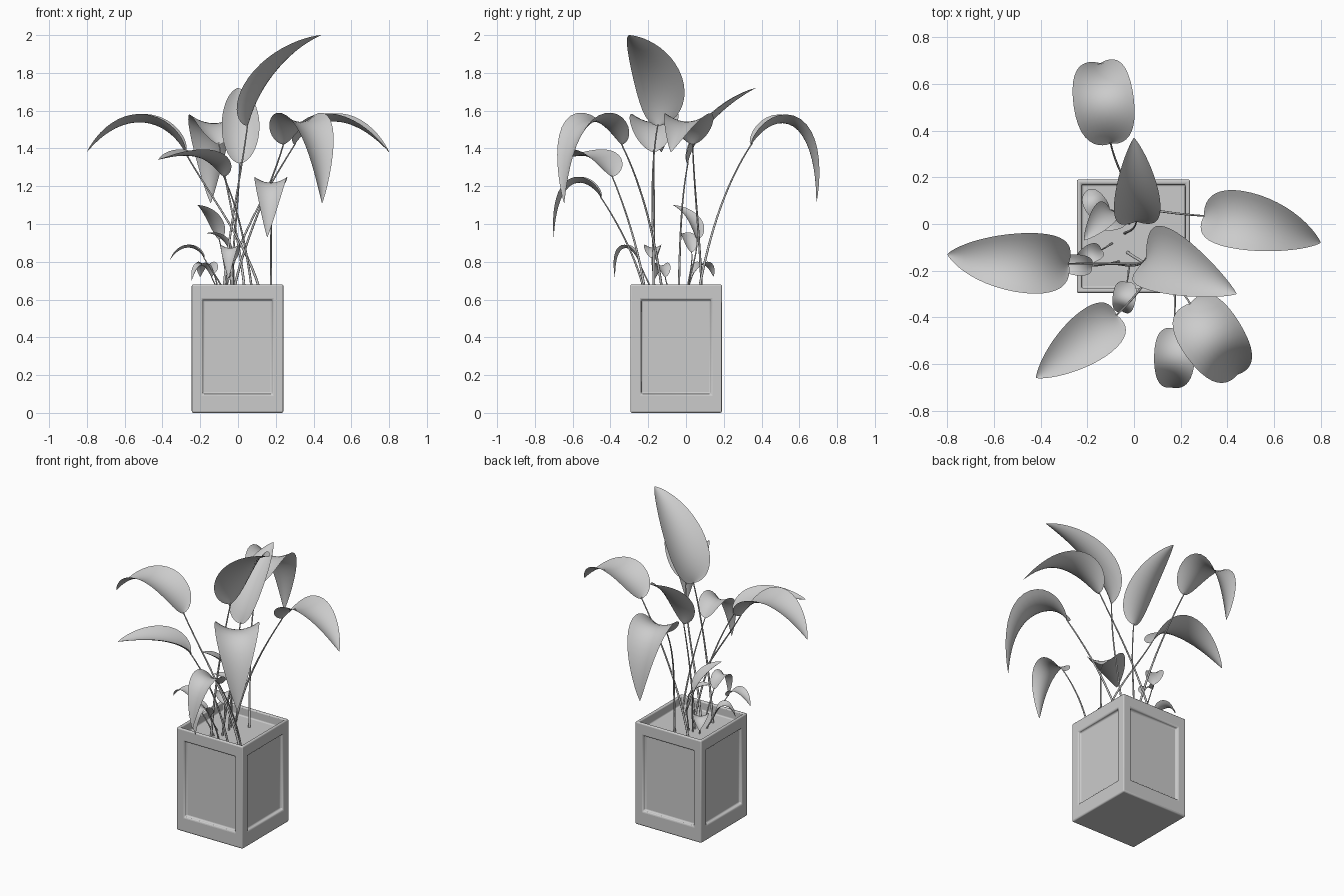
import bpy, bmesh, math
from mathutils import Vector

if "Cube" in bpy.data.objects:
    bpy.data.objects.remove(bpy.data.objects["Cube"])

Z = Vector((0, 0, 1))


def make_object(name, bm, angle=180):
    bmesh.ops.recalc_face_normals(bm, faces=bm.faces) if angle < 90 else None
    me = bpy.data.meshes.new(name)
    bm.to_mesh(me)
    bm.free()
    ob = bpy.data.objects.new(name, me)
    bpy.context.collection.objects.link(ob)
    for p in me.polygons:
        p.use_smooth = angle >= 90
    return ob


def bezier(p, t):
    s = 1 - t
    return p[0]*s**3 + p[1]*3*s*s*t + p[2]*3*s*t*t + p[3]*t**3


def slope(p, t):
    s = 1 - t
    return ((p[1]-p[0])*s*s + (p[2]-p[1])*2*s*t + (p[3]-p[2])*t*t).normalized()


def grid_faces(bm, rows, closed=False):
    n = len(rows[0])
    for a, b in zip(rows, rows[1:]):
        for i in range(n if closed else n - 1):
            j = (i + 1) % n
            bm.faces.new((a[i], a[j], b[j], b[i]))


def leaf(name, p, width, root, cup=0.36):
    p = [Vector(q) for q in p]
    h = p[3] - p[0]
    side = Vector((h.x, h.y, 0)).normalized().cross(Z)
    # blade: cupped surface along the midrib curve
    bm = bmesh.new()
    rows = []
    peak = 0.393**0.55 * 0.607**0.85
    for i in range(25):
        t = 0.5 - 0.5 * math.cos(math.pi * i / 24)
        half = max(width / 2 * t**0.55 * (1 - t)**0.85 / peak, 0.0006)
        c, nrm = bezier(p, t), side.cross(slope(p, t))
        rows.append([bm.verts.new(c + side*half*u + nrm*half*cup*u*u)
                     for u in [k / 5 for k in range(-5, 6)]])
    grid_faces(bm, rows)
    make_object(name + "_blade", bm)
    # stem: tapered tube from the soil to the blade
    root = Vector(root)
    d = p[0] - root
    L = d.length
    q = [root, root + (d*0.3 + Z*L*0.3)*0.6,
         p[0] - (p[1]-p[0]).normalized()*L*0.3, p[0] + (p[1]-p[0])*0.05]
    bm = bmesh.new()
    rows = []
    r0 = 0.004 + 0.012 * width
    for i in range(17):
        t = i / 16
        c, tan = bezier(q, t), slope(q, t)
        nrm = side.cross(tan).normalized()
        s2 = tan.cross(nrm)
        r = r0 * (1 - 0.5 * t)
        rows.append([bm.verts.new(c + (s2*math.cos(a) + nrm*math.sin(a))*r)
                     for a in [k * math.pi / 4 for k in range(8)]])
    grid_faces(bm, rows, True)
    make_object(name + "_stem", bm)


# planter: box with recessed side panels and a hollow top holding soil
bm = bmesh.new()
bmesh.ops.create_cube(bm, size=1)
for v in bm.verts:
    v.co = Vector((v.co.x*0.485 - 0.0025, v.co.y*0.485 - 0.0525, (v.co.z + 0.5)*0.68))
sides = [f for f in bm.faces if abs(f.normal.z) < 0.5]
top = [f for f in bm.faces if f.normal.z > 0.5]
bmesh.ops.inset_individual(bm, faces=sides, thickness=0.08)
for f in sides:
    for v in f.verts:
        v.co.z = 0.10 if v.co.z < 0.3 else 0.60
bmesh.ops.inset_individual(bm, faces=sides, thickness=0.004, depth=-0.02)
bmesh.ops.inset_individual(bm, faces=top, thickness=0.028)
bmesh.ops.inset_individual(bm, faces=top, thickness=0.001, depth=-0.06)
pot = make_object("planter", bm, 30)
bev = pot.modifiers.new("soft_edges", 'BEVEL')
bev.width, bev.segments, bev.limit_method = 0.008, 3, 'ANGLE'
bpy.context.view_layer.objects.active = pot
pot.select_set(True)
bpy.ops.object.shade_smooth_by_angle(angle=math.radians(35))

# large leaves: midrib control points, width, stem root
leaf("tall_leaf", [(.05, -.15, 1.52), (.07, -.12, 1.68), (.22, -.2, 1.9), (.44, -.30, 2.0)],
     .28, (-.08, -.17, .6))
leaf("left_leaf", [(-.28, -.17, 1.38), (-.38, -.17, 1.56), (-.6, -.17, 1.62), (-.8, -.13, 1.38)],
     .26, (.13, -.17, .6))
leaf("right_leaf", [(.3, .035, 1.42), (.4, .03, 1.58), (.6, .0, 1.60), (.8, -.08, 1.38)],
     .25, (-.08, .085, .6))
leaf("back_leaf", [(-.10, .345, 1.42), (-.13, .48, 1.62), (-.15, .69, 1.58), (-.145, .69, 1.11)],
     .26, (.04, .06, .6))
leaf("upright_leaf", [(.01, .01, 1.32), (.015, .04, 1.47), (.015, .2, 1.63), (.0, .37, 1.72)],
     .20, (-.04, -.04, .6))
leaf("front_left_leaf", [(-.075, -.39, 1.25), (-.13, -.44, 1.37), (-.28, -.55, 1.38), (-.42, -.66, 1.34)],
     .22, (.08, -.21, .6))
leaf("front_right_leaf", [(.24, -.34, 1.42), (.29, -.43, 1.60), (.43, -.63, 1.64), (.445, -.645, 1.11)],
     .27, (-.03, -.12, .6))
leaf("front_drooping_leaf", [(.175, -.45, 1.14), (.175, -.53, 1.26), (.175, -.68, 1.28), (.155, -.70, .93)],
     .175, (.175, -.21, .6))

# small young leaves
leaf("young_leaf_1", [(-.10, .06, .92), (-.12, .06, 1.0), (-.16, .0, 1.07), (-.215, -.07, 1.10)],
     .11, (-.05, .0, .6))
leaf("young_leaf_2", [(-.13, .04, .74), (-.16, .07, .80), (-.19, .12, .80), (-.2, .145, .72)],
     .10, (-.10, .0, .6))
leaf("young_leaf_3", [(-.18, -.18, .82), (-.22, -.18, .89), (-.3, -.17, .90), (-.36, -.16, .81)],
     .09, (-.06, -.16, .6))
leaf("young_leaf_4", [(-.14, -.11, .72), (-.17, -.12, .80), (-.22, -.14, .81), (-.245, -.17, .70)],
     .08, (-.09, -.08, .6))
leaf("young_leaf_5", [(-.03, -.25, .80), (-.04, -.29, .90), (-.05, -.38, .92), (-.05, -.375, .71)],
     .10, (-.02, -.17, .6))
leaf("young_leaf_6", [(-.04, .03, .85), (-.07, .02, .93), (-.12, .0, .95), (-.165, -.02, .95)],
     .08, (-.02, .0, .6))
